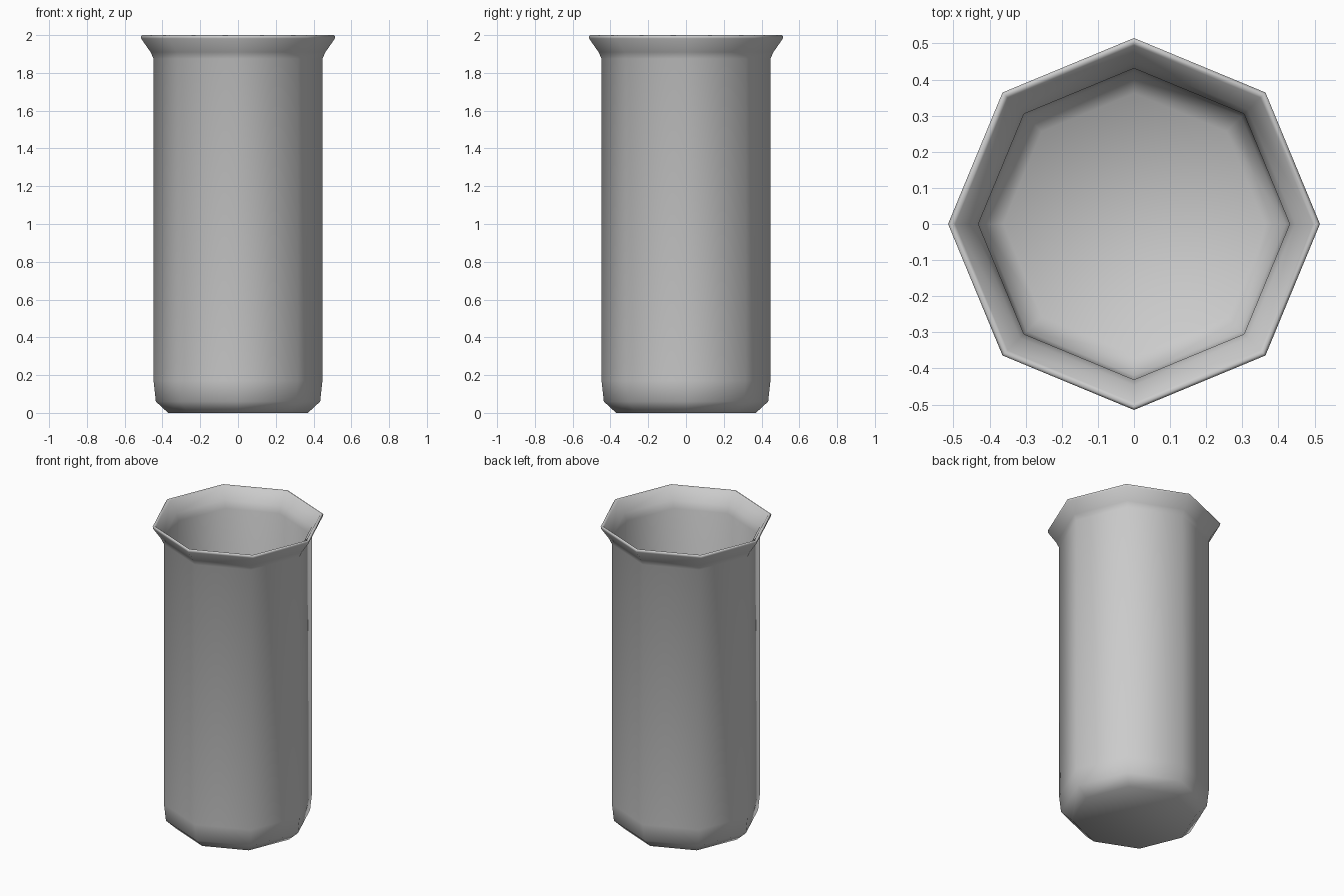
import bpy, bmesh
from math import cos, sin, tau

if "Cube" in bpy.data.objects:
    bpy.data.objects.remove(bpy.data.objects["Cube"])

SIDES = 8

# Cross-section (radius, height): outer base, wall, flared lip, then down the inside
profile = [
    (0.37, 0.0), (0.435, 0.06), (0.447, 0.17), (0.447, 1.875),
    (0.463, 1.91), (0.513, 1.982), (0.515, 1.995), (0.506, 2.0),
    (0.495, 1.992), (0.447, 1.922), (0.431, 1.875),
    (0.431, 0.17), (0.42, 0.07), (0.362, 0.016),
]

# Spin the profile into eight-sided rings
bm = bmesh.new()
rings = [[bm.verts.new((r * cos(tau * i / SIDES), r * sin(tau * i / SIDES), z))
          for i in range(SIDES)] for r, z in profile]
for a, b in zip(rings, rings[1:]):
    for i in range(SIDES):
        j = (i + 1) % SIDES
        bm.faces.new((a[i], a[j], b[j], b[i]))

# Underside and inner floor
bm.faces.new(rings[0][::-1])
bm.faces.new(rings[-1])
bmesh.ops.recalc_face_normals(bm, faces=bm.faces[:])
for f in bm.faces:
    f.smooth = True

mesh = bpy.data.meshes.new("beaker")
bm.to_mesh(mesh)
bm.free()
beaker = bpy.data.objects.new("beaker", mesh)
bpy.context.collection.objects.link(beaker)
